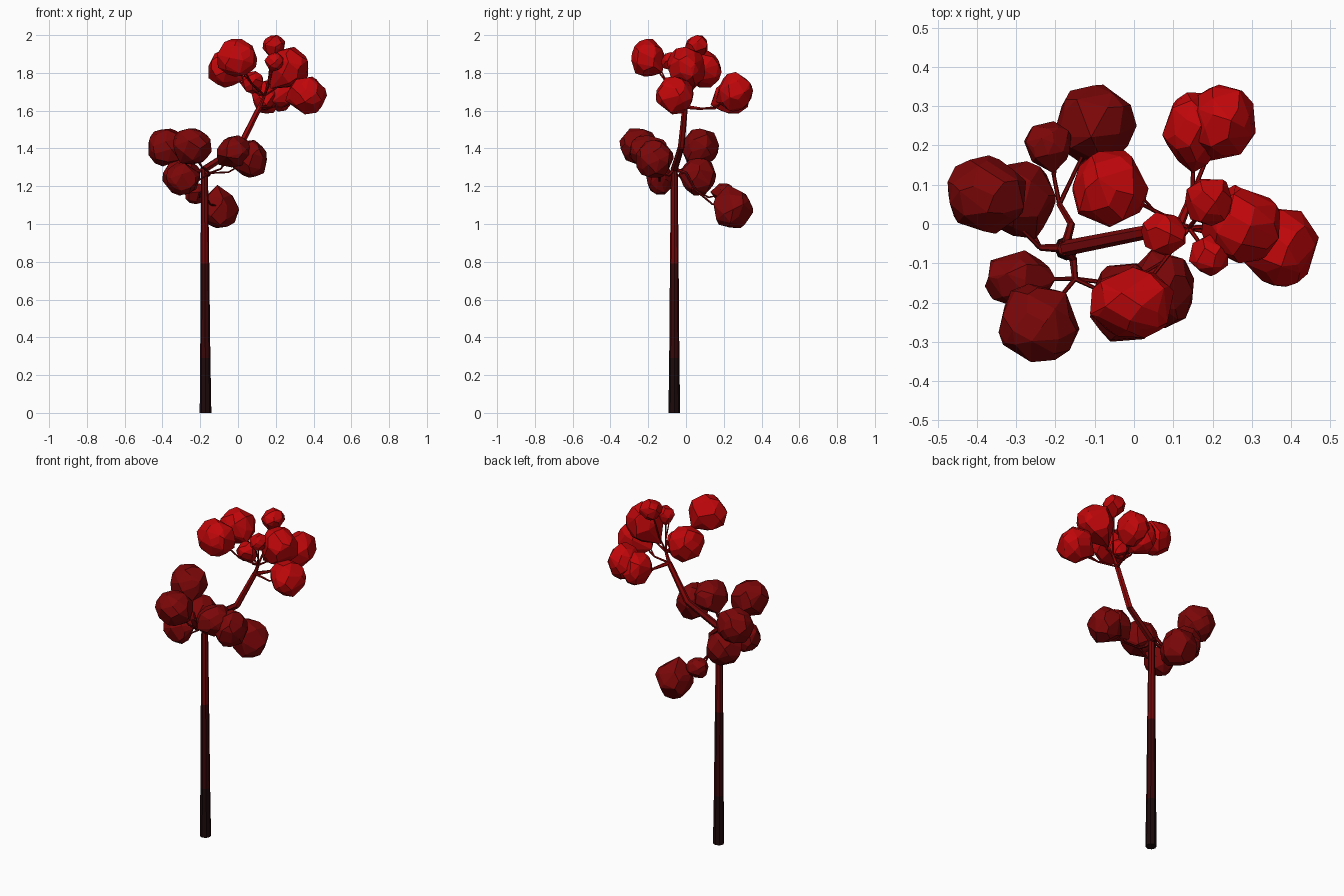
import bpy
import bmesh
import math
import random
from mathutils import Vector

random.seed(7)
cube = bpy.data.objects.get("Cube")
if cube:
    bpy.data.objects.remove(cube)


def material(name, r, g, b):
    m = bpy.data.materials.new(name)
    m.use_nodes = True
    m.diffuse_color = (r, g, b, 1)
    m.node_tree.nodes["Principled BSDF"].inputs["Base Color"].default_value = (r, g, b, 1)
    return m


BASE = material("charred bark", .012, .003, .0035)
MID = material("dark bark", .038, .002, .0025)
UPPER = material("red bark", .16, .002, .0025)
LIMB = material("bright bark", .3, .002, .0025)
LOW = material("dark red leaves", .2, .002, .0025)
HIGH = material("bright red leaves", .53, .002, .003)


def add(name, mesh, mat):
    mesh.materials.clear()
    mesh.materials.append(mat)
    ob = bpy.data.objects.new(name, mesh)
    bpy.context.collection.objects.link(ob)
    return ob


def tube(name, points, r0, r1, mat, sides=6):
    """Tapered faceted tube along a path."""
    cu = bpy.data.curves.new(name + "_path", "CURVE")
    cu.dimensions = "3D"
    cu.bevel_depth = 1
    cu.bevel_resolution = sides // 2 - 2
    cu.use_fill_caps = True
    sp = cu.splines.new("POLY")
    sp.points.add(len(points) - 1)
    for i, p in enumerate(points):
        sp.points[i].co = (*p, 1)
        sp.points[i].radius = r0 + (r1 - r0) * i / (len(points) - 1)
    sp.use_smooth = False
    temp = bpy.data.objects.new(name + "_temp", cu)
    bpy.context.collection.objects.link(temp)
    mesh = bpy.data.meshes.new_from_object(
        temp.evaluated_get(bpy.context.evaluated_depsgraph_get()))
    bpy.data.objects.remove(temp)
    bpy.data.curves.remove(cu)
    mesh.shade_flat()
    return add(name, mesh, mat)


def leaf_clump(name, centre, radii, root, neck, mat, count):
    """Faceted hull with a neck that reaches toward its twig."""
    c, pts = Vector(centre), []
    for i in range(count):
        z = 1 - 2 * (i + .5) / count
        a = i * math.pi * (3 - math.sqrt(5)) + random.uniform(-.35, .35)
        s = math.sqrt(1 - z * z)
        pts.append(Vector((s * math.cos(a), s * math.sin(a), z)) * random.uniform(.92, 1.05))
    # fill the clump's box exactly
    for k in range(3):
        lo, hi = min(p[k] for p in pts), max(p[k] for p in pts)
        for p in pts:
            p[k] = ((p[k] - lo) / (hi - lo) * 2 - 1) * radii[k]
    toward = (Vector(root) - c).normalized()
    pts.append(toward * max(radii) * neck)
    bm = bmesh.new()
    for p in pts:
        bm.verts.new(c + p)
    hull = bmesh.ops.convex_hull(bm, input=bm.verts)
    bmesh.ops.delete(bm, geom=list({v for v in hull["geom_interior"] + hull["geom_unused"]
                                    if isinstance(v, bmesh.types.BMVert)}), context="VERTS")
    bmesh.ops.dissolve_limit(bm, angle_limit=math.radians(13), verts=bm.verts, edges=bm.edges)
    bmesh.ops.recalc_face_normals(bm, faces=bm.faces)
    mesh = bpy.data.meshes.new(name)
    bm.to_mesh(mesh)
    bm.free()
    return add(name, mesh, mat)


# Trunk in three bark bands
def trunk_at(z):
    return (-.172 - .004 * z, -.062, z)


for name, z0, z1, r0, r1, mat in (
        ("trunk_base", 0, .29, .031, .027, BASE),
        ("trunk_middle", .29, .79, .027, .023, MID),
        ("trunk_top", .79, 1.3, .023, .018, UPPER)):
    tube(name, [trunk_at(z0), trunk_at(z1)], r0, r1, mat, 8)

# Leaning main limb
fork, crown = (-.177, -.062, 1.29), (.115, -.005, 1.62)
tube("main_limb_lower", [fork, (.01, -.025, 1.41)], .02, .018, UPPER)
tube("main_limb_upper", [(.01, -.025, 1.41), crown], .018, .015, LIMB)

# Boughs leaving the fork and the crown
back, west, south = (-.16, .0, 1.27), (-.24, -.06, 1.27), (-.15, -.14, 1.27)
north = (-.19, .05, 1.18)
crown_back, crown_up = (.15, .08, 1.61), (.14, -.01, 1.68)
for name, path, mat in (
        ("bough_back", [fork, back, north], UPPER),
        ("bough_west", [fork, west], UPPER),
        ("bough_south", [fork, (-.155, -.09, 1.26), south], UPPER),
        ("crown_bough_back", [crown, crown_back], LIMB),
        ("crown_bough_up", [crown, crown_up], LIMB)):
    tube(name, path, .012, .008, mat)

# Leaf clumps: name, centre, radii, bough they grow from, neck length
LOWER = (
    ("west_clump", (-.375, .075, 1.405), (.1, .1, .1), west, 1.15),
    ("west_inner_clump", (-.3, .065, 1.25), (.1, .095, .1), west, 1.15),
    ("front_west_clump", (-.295, -.14, 1.24), (.085, .073, .085), south, 1.15),
    ("front_clump", (-.242, -.252, 1.41), (.103, .1, .095), south, 1.15),
    ("front_east_clump", (-.02, -.2, 1.385), (.092, .1, .085), south, 1.15),
    ("east_clump", (.07, -.165, 1.345), (.083, .1, .1), south, 1.15),
    ("back_clump", (-.095, .25, 1.08), (.102, .105, .102), (-.12, .2, 1.3), 1.25),
    ("back_small_clump", (-.22, .205, 1.16), (.06, .057, .055), north, 1.3))
UPPER_CLUMPS = (
    ("crown_west_clump", (-.06, .09, 1.82), (.097, .098, .098), crown_up, 1.15),
    ("crown_front_clump", (-.005, -.2, 1.88), (.107, .09, .1), crown_up, 1.15),
    ("crown_centre_clump", (.272, 0, 1.83), (.1, .1, .108), crown_up, 1.4),
    ("crown_east_clump", (.368, -.06, 1.68), (.103, .1, .1), crown, 1.2),
    ("crown_back_clump", (.225, .265, 1.7), (.085, .09, .105), crown_back, 1.2),
    ("crown_back_inner_clump", (.15, .24, 1.675), (.078, .095, .09), crown_back, 1.25),
    ("crown_top_bud", (.19, .055, 1.943), (.06, .06, .057), crown_up, 1.15),
    ("crown_front_bud", (.075, -.025, 1.75), (.057, .055, .06), crown_up, 1.15),
    ("crown_side_bud", (.19, -.08, 1.86), (.05, .053, .05), crown_up, 1.15))
for clumps, leaf, bark in ((LOWER, LOW, UPPER), (UPPER_CLUMPS, HIGH, LIMB)):
    for name, centre, radii, root, neck in clumps:
        leaf_clump(name, centre, radii, root, neck, leaf, 28 if "bud" in name else 42)
        # Twig sagging below the straight line to the clump
        a, b = Vector(root), Vector(centre)
        if name == "back_clump":
            a = Vector(north)
        bend = a.lerp(b, .45) - Vector((0, 0, .03))
        tube(name + "_twig", [a, bend, b], .006, .004, bark)
        # Side twig forking off toward the clump's flank
        side = (b - a).cross(Vector((0, 0, 1))).normalized() * max(radii) * .5
        tube(name + "_side_twig", [bend, b + side], .004, .003, bark)
